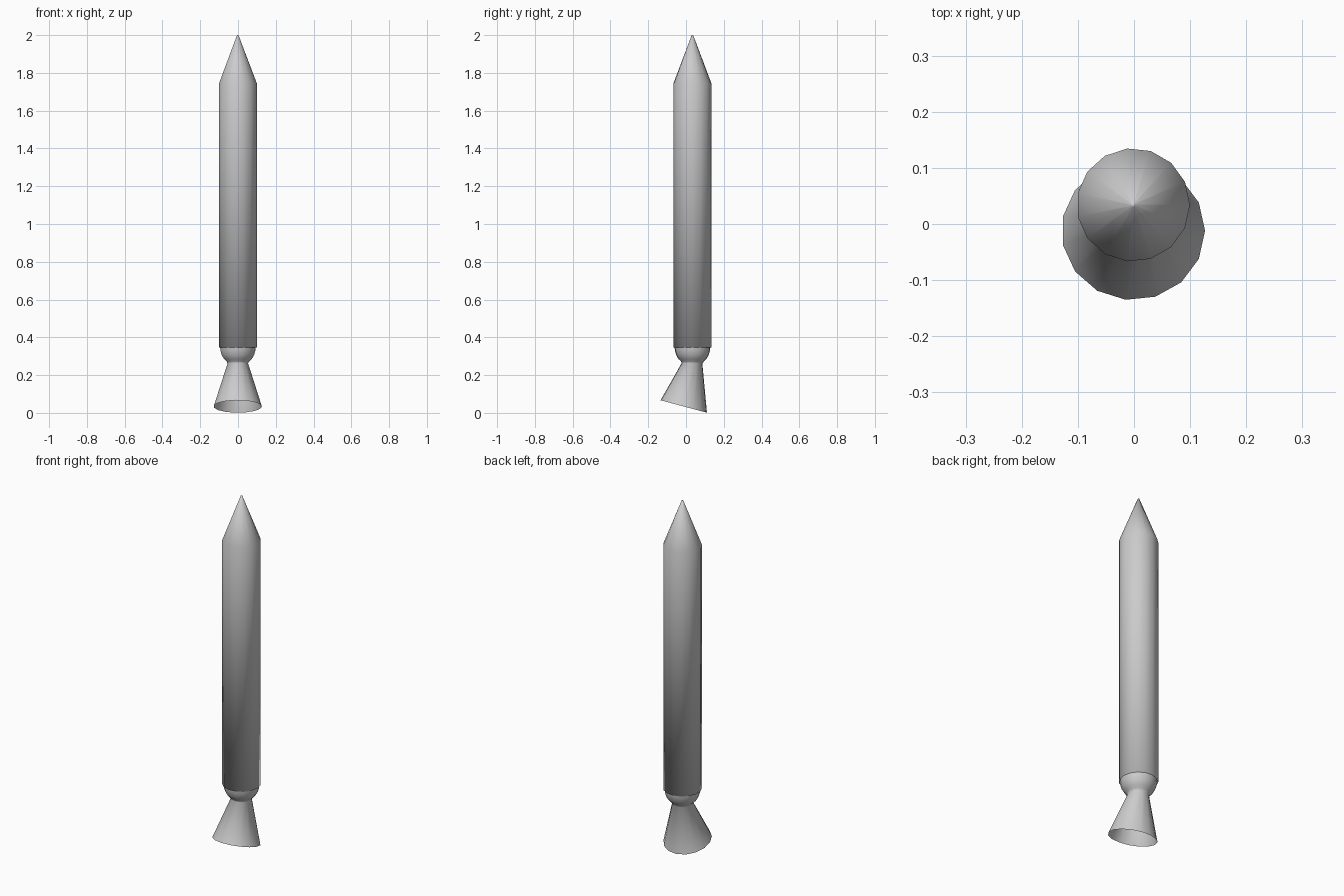
import bpy, bmesh
from math import sin, cos, pi, radians

if "Cube" in bpy.data.objects:
    bpy.data.objects.remove(bpy.data.objects["Cube"])

SIDES = 15
CX = -0.0014
BODY_Y = 0.034


def loft(name, rings, cap_start=False, cap_end=False):
    """Skin 15-sided rings given as (radius, z, y, tilt in degrees)."""
    bm = bmesh.new()
    loops = []
    for r, z, y, tilt in rings:
        t = radians(tilt)
        loop = []
        for i in range(SIDES):
            a = 2 * pi * i / SIDES
            loop.append(bm.verts.new((CX + r * cos(a),
                                      y + r * sin(a) * cos(t),
                                      z - r * sin(a) * sin(t))))
        loops.append(loop)
    for lo, hi in zip(loops, loops[1:]):
        for i in range(SIDES):
            j = (i + 1) % SIDES
            bm.faces.new((lo[i], lo[j], hi[j], hi[i]))
    if cap_start:
        bm.faces.new(loops[0][::-1])
    if cap_end:
        bm.faces.new(loops[-1])
    mesh = bpy.data.meshes.new(name)
    bm.to_mesh(mesh)
    bm.free()
    for p in mesh.polygons:
        p.use_smooth = True
    obj = bpy.data.objects.new(name, mesh)
    bpy.context.collection.objects.link(obj)
    return obj


# Body tube with pointed nose, softly shaded as one skin
loft("rocket_body", [(0.101, 0.345, BODY_Y, 0),
                     (0.101, 1.745, BODY_Y, 0),
                     (0.004, 2.0, BODY_Y, 0)], True, True)

# Engine: rounded chamber, narrow throat, open bell with a tilted exit
chamber = [(0.095, 0.345), (0.093, 0.328), (0.086, 0.305),
           (0.074, 0.285), (0.060, 0.272)]
bell = [(0.128, 0.034, -0.012, 15), (0.055, 0.262, 0.032, 2)]
loft("engine_nozzle", bell + [(r, z, BODY_Y, 0) for r, z in reversed(chamber)])
